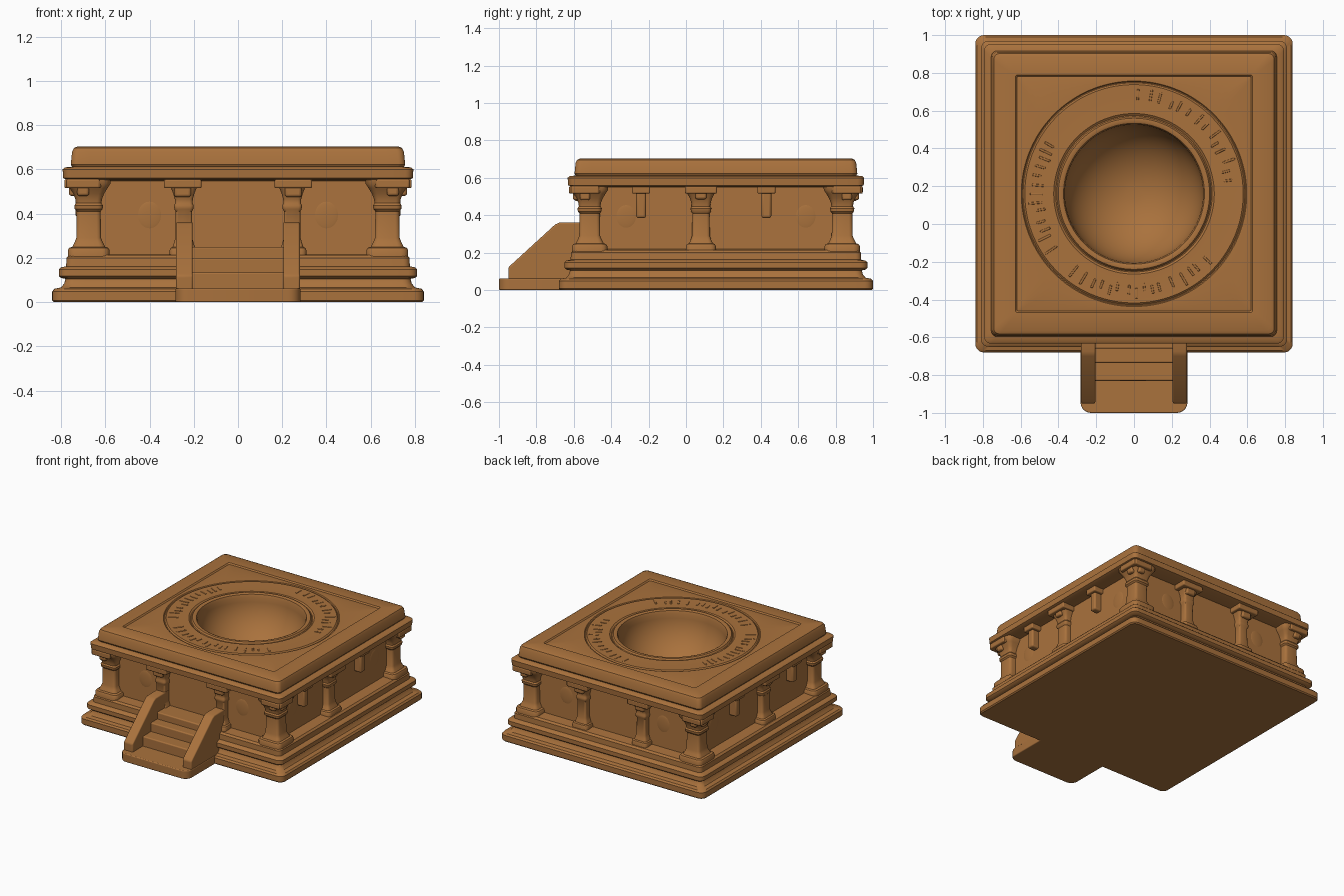
import bpy, bmesh, math, random
from mathutils import Matrix, Vector

if "Cube" in bpy.data.objects:
    bpy.data.objects.remove(bpy.data.objects["Cube"])

random.seed(4)
CY = 0.16  # centre of the square platform along y

clay = bpy.data.materials.new("warm brown clay")
clay.diffuse_color = (0.40, 0.168, 0.046, 1)
clay.use_nodes = True
clay.node_tree.nodes["Principled BSDF"].inputs["Base Color"].default_value = clay.diffuse_color


def finish(name, bm, matrix=None, bevel=0.0):
    """Turn a bmesh into a shaded object, optionally with rounded edges."""
    bmesh.ops.recalc_face_normals(bm, faces=bm.faces[:])
    me = bpy.data.meshes.new(name)
    bm.to_mesh(me)
    bm.free()
    me.materials.append(clay)
    ob = bpy.data.objects.new(name, me)
    bpy.context.collection.objects.link(ob)
    if matrix:
        ob.matrix_world = matrix
    if bevel:
        mod = ob.modifiers.new("rounded edges", 'BEVEL')
        mod.width, mod.segments = bevel, 3
        mod.limit_method = 'ANGLE'
    bpy.ops.object.select_all(action='DESELECT')
    ob.select_set(True)
    bpy.context.view_layer.objects.active = ob
    bpy.ops.object.shade_smooth_by_angle(angle=math.radians(35))
    return ob


def square_ring(half, z, r, arc, side):
    pts = []
    for c in range(4):
        turn = Matrix.Rotation(c * math.pi / 2, 3, 'Z')
        for j in range(arc):
            a = math.pi / 2 * j / (arc - 1)
            x, y = half - r + r * math.cos(a), half - r + r * math.sin(a)
            pts.append(turn @ Vector((x, y, z)))
        for j in range(1, side + 1):
            t = j / (side + 1)
            pts.append(turn @ Vector(((half - r) * (1 - 2 * t), half, z)))
    return pts


def circle_ring(radius, z, arc, side):
    n = 4 * (arc + side)
    angles = [math.pi / 4 + 2 * math.pi * (i - (arc - 1) / 2) / n for i in range(n)]
    return [Vector((radius * math.cos(a), radius * math.sin(a), z)) for a in angles]


def loft(name, rings, matrix):
    bm = bmesh.new()
    vs = [[bm.verts.new(p) for p in ring] for ring in rings]
    n = len(vs[0])
    for a, b in zip(vs, vs[1:]):
        for i in range(n):
            bm.faces.new((a[i], a[(i + 1) % n], b[(i + 1) % n], b[i]))
    bm.faces.new(vs[0][::-1])
    bm.faces.new(vs[-1])
    return finish(name, bm, matrix)


def side_matrix(k):
    """Local frame of side k: 0 front, 1 right, 2 back, 3 left; -y is outward."""
    return Matrix.Translation((0, CY, 0)) @ Matrix.Rotation(k * math.pi / 2, 4, 'Z')


def box(name, lo, hi, matrix=None, bevel=0.008):
    bm = bmesh.new()
    size = [h - l for l, h in zip(lo, hi)]
    mid = [(h + l) / 2 for l, h in zip(lo, hi)]
    bmesh.ops.create_cube(bm, size=1, matrix=Matrix.Translation(mid) @ Matrix.Diagonal((*size, 1)))
    return finish(name, bm, matrix, bevel)


# Platform: moulded plinth, wall, cornice, then the carved top and the bowl
ARC, SIDE = 6, 26
squares = [(.832, 0, .04), (.84, .008, .045), (.84, .048, .045), (.83, .06, .045),
           (.80, .066, .04), (.785, .085, .04), (.78, .105, .04), (.80, .109, .04),
           (.81, .118, .04), (.81, .148, .04), (.80, .157, .04), (.777, .162, .03),
           (.775, .20, .03), (.762, .213, .03), (.682, .218, .01), (.678, .548, .01),
           (.77, .552, .03), (.79, .56, .035), (.793, .60, .035), (.782, .609, .035),
           (.75, .612, .03), (.756, .622, .03), (.75, .68, .03), (.742, .696, .03),
           (.725, .704, .03), (.628, .703, .01), (.62, .694, .008), (.612, .696, .008)]
circles = [(.597, .696), (.592, .690), (.587, .690), (.578, .698), (.50, .696),
           (.425, .697), (.414, .689), (.408, .691), (.40, .702), (.385, .704),
           (.373, .699), (.366, .68)]
for i in range(1, 15):
    t = math.pi / 2 * i / 15
    circles.append((.366 * math.cos(t), .68 - .33 * math.sin(t)))
rings = [square_ring(h, z, r, ARC, SIDE) for h, z, r in squares]
rings += [circle_ring(r, z, ARC, SIDE) for r, z in circles]
loft("platform_with_bowl", rings, side_matrix(0))

# Worn radial carving around the bowl, laid out in three arcs
for start, end in ((8, 92), (150, 215), (232, 318)):
    a = start
    while a < end:
        r0 = random.uniform(.475, .50)
        box("radial_carving", (r0, -.006, .69), (r0 + random.uniform(.04, .075), .006, .7),
            side_matrix(0) @ Matrix.Rotation(math.radians(a), 4, 'Z'), .003)
        a += random.uniform(4, 8)

# Columns half sunk in the wall: (half width, height), scaled for slimmer ones
PROFILE = [(.094, .20), (.094, .235), (.088, .245), (.074, .25), (.064, .27), (.056, .29),
           (.054, .41), (.063, .42), (.065, .437), (.058, .447), (.06, .465),
           (.07, .49), (.085, .515), (.098, .535), (.10, .558)]


def column(name, x, y, k=0, scale=1.0):
    prof = [square_ring(h * scale, z, h * scale * .35, 4, 1) for h, z in PROFILE]
    loft(name, prof, side_matrix(k) @ Matrix.Translation((x, y, 0)))


def bracket(k, u, drop, arm, width, out=.755):
    m = side_matrix(k)
    box("bracket_arm", (u - arm, -out - .02, .515), (u + arm, -.62, .556), m)
    box("bracket_drop", (u - width, -out, drop), (u + width, -.62, .54), m, .012)


for sx in (-1, 1):
    for sy in (-1, 1):
        column("corner_column", sx * .675, sy * .675)
for k in range(4):
    for s in (-1, 1):
        bracket(k, s * .70, .48, .075, .027, .765)

# Front and back carry two slim columns, the sides one each plus hanging brackets
for k in (0, 2):
    for s in (-1, 1):
        column("slim_column", s * .245, -.69, k, .68)
        bracket(k, s * .25, .475, .085, .038)
for k, s in ((1, 1), (3, -1)):
    column("side_column", -.08 * s, -.675, k, .85)
    bracket(k, -.08 * s, .485, .085, .03)
    for u in (-.40, .27):
        bracket(k, u * s, .385, .048, .026, .735)

# Very faint domed reliefs on the wall panels
for k in range(4):
    for u in (-.40, .40):
        bm = bmesh.new()
        spot = u if k % 2 == 0 else u * 1.2
        bmesh.ops.create_uvsphere(bm, u_segments=24, v_segments=12, radius=1,
                                  matrix=Matrix.Translation((spot, -.676, .39))
                                  @ Matrix.Diagonal((.06, .008, .07, 1)))
        finish("wall_relief", bm, side_matrix(k))


def extrude(name, pts, axis, lo, hi, bevel):
    """Extrude a closed outline along x (points are y, z) or z (points are x, y)."""
    bm = bmesh.new()
    vs = [bm.verts.new((lo, p, q) if axis == 'x' else (p, q, lo)) for p, q in pts]
    face = bm.faces.new(vs)
    geo = bmesh.ops.extrude_face_region(bm, geom=[face])['geom']
    d = (hi - lo, 0, 0) if axis == 'x' else (0, 0, hi - lo)
    bmesh.ops.translate(bm, verts=[g for g in geo if isinstance(g, bmesh.types.BMVert)], vec=d)
    return finish(name, bm, None, bevel)


# Stair landing with rounded front corners
outline = [(-.283, -.6), (.283, -.6)]
for cx, a0 in ((.228, 0), (-.228, -90)):
    for j in range(7):
        a = math.radians(a0 - 15 * j)
        outline.append((cx + .055 * math.cos(a), -.945 + .055 * math.sin(a)))
extrude("stair_landing", outline, 'z', 0, .062, .006)

# Steps
for front, top in ((-.83, .135), (-.735, .20), (-.66, .25)):
    box("step", (-.21, front, .02), (.21, -.50, top))

# Sloping stair side walls
cheek = [(-.95, .03), (-.95, .12), (-.935, .135), (-.70, .35), (-.675, .362), (-.51, .362), (-.51, .03)]
for lo, hi in ((-.28, -.205), (.205, .28)):
    extrude("stair_side_wall", cheek, 'x', lo, hi, .008)
